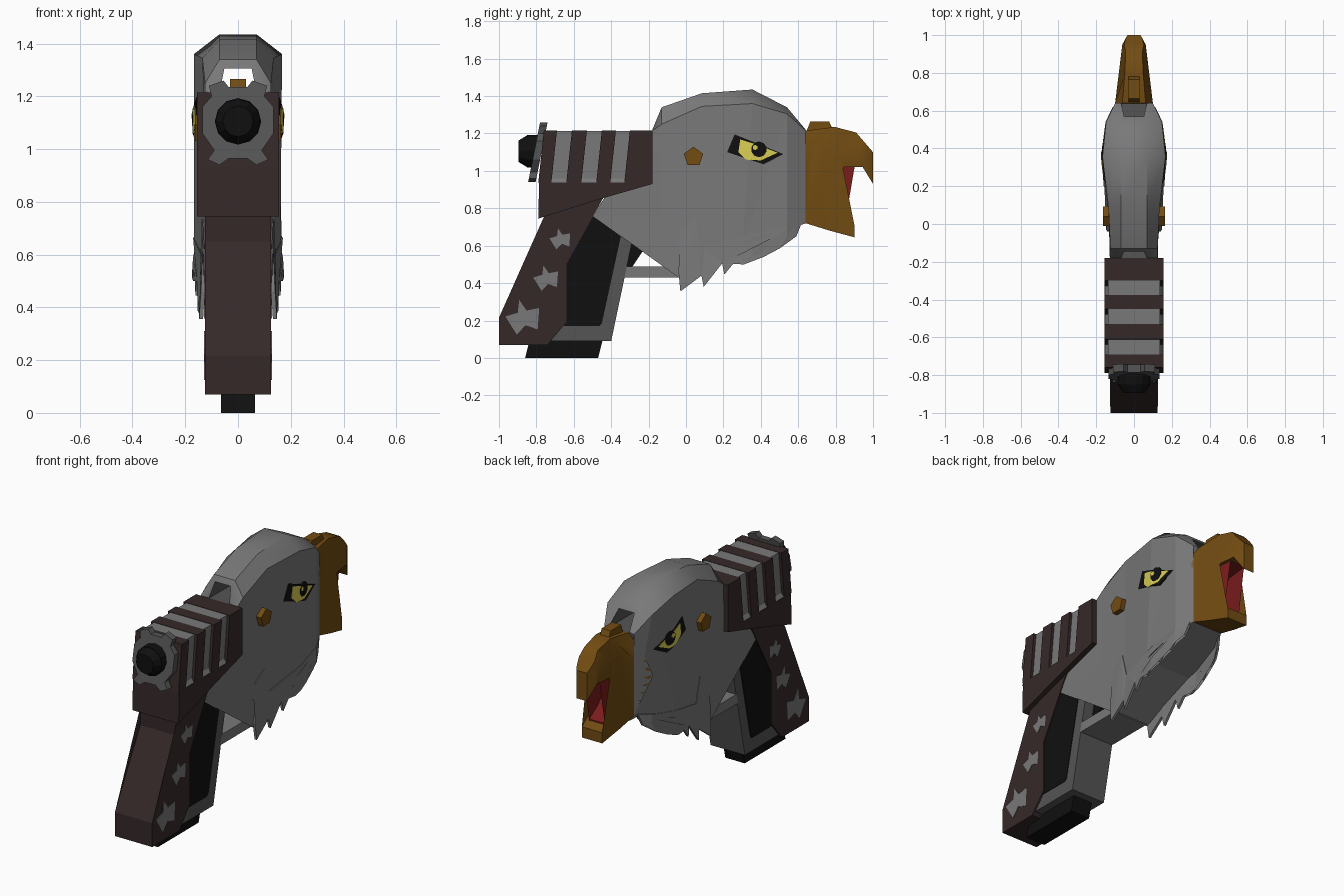
import bpy, bmesh, math
from mathutils import Vector, Matrix

cube = bpy.data.objects.get("Cube")
if cube:
    bpy.data.objects.remove(cube)


def colour(name, r, g, b):
    m = bpy.data.materials.new(name)
    m.use_nodes = True
    m.diffuse_color = (r, g, b, 1)
    m.node_tree.nodes["Principled BSDF"].inputs["Base Color"].default_value = (r, g, b, 1)
    return m


GREY = colour("feather grey", .19, .19, .19)
FRAME = colour("frame grey", .09, .09, .09)
BROWN = colour("dark brown", .036, .022, .022)
BLACK = colour("black", .005, .005, .005)
BEAK = colour("beak ochre", .17, .072, .006)
YELLOW = colour("eye yellow", .7, .62, .09)
RED = colour("mouth red", .2, .012, .012)


def finish(name, bm, mat):
    bmesh.ops.recalc_face_normals(bm, faces=bm.faces)
    me = bpy.data.meshes.new(name)
    bm.to_mesh(me)
    bm.free()
    me.materials.append(mat)
    ob = bpy.data.objects.new(name, me)
    bpy.context.collection.objects.link(ob)
    return ob


def slab(name, profile, outer, mat, inner=None, ycuts=(), zcuts=()):
    """Side profile of (y, z) points given a half width, fixed or varying over (y, z)."""
    out = outer if callable(outer) else (lambda y, z: outer)
    bm = bmesh.new()
    bm.faces.new([bm.verts.new((0, y, z)) for y, z in profile])
    bmesh.ops.triangulate(bm, faces=bm.faces[:])
    planes = [((0, y, 0), (0, 1, 0)) for y in ycuts] + [((0, 0, z), (0, 0, 1)) for z in zcuts]
    for co, no in planes:
        bmesh.ops.bisect_plane(bm, geom=bm.verts[:] + bm.edges[:] + bm.faces[:],
                               dist=1e-5, plane_co=co, plane_no=no)
    first = bm.verts[:]
    ext = bmesh.ops.extrude_face_region(bm, geom=bm.faces[:])["geom"]
    for v in [g for g in ext if isinstance(g, bmesh.types.BMVert)]:
        v.co.x = out(v.co.y, v.co.z)
    for v in first:
        w = out(v.co.y, v.co.z)
        v.co.x = w - inner if inner else -w
    bmesh.ops.dissolve_limit(bm, angle_limit=.002, verts=bm.verts[:], edges=bm.edges[:])
    ob = finish(name, bm, mat)
    if inner:
        ob.modifiers.new("both_sides", "MIRROR").use_mirror_merge = False
    return ob


def ring(y, z, r, n, start=90, r2=None):
    """Regular polygon, or a star when r2 is given."""
    count = n * 2 if r2 else n
    pts = []
    for i in range(count):
        a = math.radians(start + 360 * i / count)
        rad = r2 if r2 and i % 2 else r
        pts.append((y + rad * math.cos(a), z + rad * math.sin(a)))
    return pts


# Half width of the head and beak along the length
KNOTS = [(-.5, .12), (-.13, .125), (.085, .135), (.355, .167), (.54, .148),
         (.64, .10), (.95, .062), (1.0, .035)]
KY = [k[0] for k in KNOTS]


def width(y, z=0):
    for (a, wa), (b, wb) in zip(KNOTS, KNOTS[1:]):
        if y <= b:
            return wa + (wb - wa) * max(0, (y - a) / (b - a))
    return KNOTS[-1][1]


def raised(d):
    return lambda y, z: width(y) + d


# Head: flat sides plus a chamfered crown (y, ridge height, top height)
CROWN = [(-.18, 1.215, 1.22), (-.13, 1.25, 1.34), (.085, 1.345, 1.415),
         (.355, 1.36, 1.435), (.54, 1.305, 1.34), (.64, 1.215, 1.22)]
head = slab("head", [(-.18, .93), (-.44, .85), (-.5, .76), (.055, .76), (-.055, .5),
                     (-.04, .43), (.3, .6), (.64, .72), (.53, .94)]
            + [(y, zr) for y, zr, zt in reversed(CROWN)], width, GREY, ycuts=KY)

bm = bmesh.new()
rows = []
for y, zr, zt in CROWN:
    w = width(y)
    rows.append([bm.verts.new(c) for c in
                 ((-w, y, zr), (-.07, y, zt), (.07, y, zt), (w, y, zr))])
for a, b in zip(rows, rows[1:]):
    for i in range(4):
        j = (i + 1) % 4
        bm.faces.new((a[i], a[j], b[j], b[i]))
bm.faces.new(rows[0])
bm.faces.new(rows[-1])
crown = finish("crown", bm, GREY)

# Sighting channel cut right through the head
cutter = slab("channel_cutter", [(-.4, 1.212), (.9, 1.212), (.9, 1.305), (-.4, 1.305)],
              lambda y, z: .07 if z < 1.25 else .052, FRAME)
cutter.hide_render = True
for ob in (head, crown):
    mod = ob.modifiers.new("channel", "BOOLEAN")
    mod.object = cutter
    mod.operation = "DIFFERENCE"
    mod.solver = "EXACT"
    mod.material_mode = "TRANSFER"
    bpy.context.view_layer.objects.active = ob
    bpy.ops.object.modifier_apply(modifier=mod.name)
bpy.data.objects.remove(cutter)

# Jagged neck feathers
tips = [(-.03, .355), (.095, .38), (.205, .445), (.31, .5), (.415, .54), (.5, .585), (.59, .65)]
jag = [(-.04, .46)]
for i, t in enumerate(tips):
    if i:
        jag.append((t[0] - .012, t[1] + .06))
    jag.append(t)
jag += [(.62, .725), (.1, .6), (.06, .75), (-.03, .69), (0, .65), (-.05, .6), (-.015, .57)]
slab("neck_feathers", jag, lambda y, z: width(y) + .003 + max(0, .6 - z) * .06,
     GREY, inner=.015, ycuts=KY)

# Beak, mouth lining and front sight
def beak_width(y, z):
    return width(y) * (1 - .4 * max(0, min(1, (z - 1.12) / .1)))


slab("beak", [(.64, 1.215), (.795, 1.235), (.91, 1.205), (1, 1.1), (1, .93), (.945, 1.02),
              (.755, 1.02), (.64, .89), (.755, .78), (.9, .71), (.9, .645), (.77, .68),
              (.64, .72), (.53, .94)], beak_width, BEAK, ycuts=KY + [.795], zcuts=[1.12])
slab("mouth_lining", [(.9, 1.03), (.9, 1.014), (.758, 1.012), (.65, .89), (.755, .789),
                      (.85, .742), (.85, .72), (.74, .77), (.61, .89), (.74, 1.03)],
     lambda y, z: width(y) * .72, RED, ycuts=KY)
slab("front_sight", [(.64, 1.2), (.665, 1.265), (.765, 1.265), (.795, 1.2)], .03, BEAK)

# Eyes and side pegs
slab("eye_outline", [(.26, 1.195), (.52, 1.09), (.415, 1.035), (.22, 1.1)],
     raised(.003), BLACK, ycuts=KY)
slab("eye_iris", [(.29, 1.168), (.38, 1.14), (.49, 1.097), (.4, 1.056), (.32, 1.06), (.28, 1.1)],
     raised(.005), YELLOW, ycuts=KY)
slab("eye_pupil", ring(.39, 1.115, .042, 10), raised(.007), BLACK, ycuts=KY)
slab("eye_glint", ring(.37, 1.125, .014, 6), raised(.009), YELLOW, ycuts=KY)
slab("side_peg", ring(.04, 1.075, .054, 5), .163, BEAK)

# Slide: grey core showing between brown slanted bands
slab("slide_stripes", [(-.77, .935), (-.25, .935), (-.25, 1.213), (-.745, 1.213)],
     lambda y, z: .154 if z < .95 else .138, GREY, zcuts=[.96])
slab("slide_base", [(-.79, .745), (-.44, .855), (-.18, .93), (-.18, .937), (-.785, .937)],
     .155, BROWN)
edges = [-.76, -.69, -.61, -.53, -.45, -.375, -.30, -.18]
for a, b in zip(edges[::2], edges[1::2]):
    slab("slide_band", [(a - .03, .935), (b - (.03 if b < -.2 else 0), .935),
                        (b, 1.215), (a, 1.215)], .155, BROWN)

# Rear plate with four lobes, tilted
half = [(.035, .125), (.055, .15), (.11, .13), (.1, .09), (.135, .05), (.135, -.05),
        (.09, -.115), (.115, -.15), (.07, -.17), (.035, -.145)]
outline = half + [(-x, z) for x, z in reversed(half)]
bm = bmesh.new()
face = bm.faces.new([bm.verts.new((x, -.81 + z * .2, 1.11 + z)) for x, z in outline])
ext = bmesh.ops.extrude_face_region(bm, geom=[face])["geom"]
bmesh.ops.translate(bm, vec=(0, .04, 0), verts=[g for g in ext if isinstance(g, bmesh.types.BMVert)])
finish("rear_plate", bm, FRAME)

# Muzzle: stepped cone
for name, y, depth, r1, r2 in (("muzzle_collar", -.82, .06, .088, .088),
                               ("muzzle_tip", -.872, .045, .085, .058)):
    bm = bmesh.new()
    bmesh.ops.create_cone(bm, cap_ends=True, segments=12, radius1=r1, radius2=r2, depth=depth,
                          matrix=Matrix.Translation((0, y, 1.105)) @ Matrix.Rotation(math.pi / 2, 4, "X"))
    finish(name, bm, BLACK)

# Grip, frame, panel and magazine
slab("grip_back", [(-.757, .76), (-.757, .65), (-1, .215), (-1, .07), (-.74, .07),
                   (-.64, .19), (-.64, .5), (-.44, .86), (-.6, .86)], .125, BROWN)
slab("grip_frame", [(-.75, .09), (-.4, .09), (-.255, .78), (-.6, .78)], .115, FRAME)
slab("grip_panel", [(-.68, .17), (-.465, .17), (-.45, .185), (-.325, .758), (-.52, .758), (-.68, .5)],
     .118, BLACK)
slab("magazine", [(-.86, 0), (-.47, 0), (-.44, .12), (-.83, .12)], .065, BLACK)
for y, z, r in ((-.67, .635, .06), (-.745, .425, .072), (-.868, .215, .098)):
    slab("grip_star", ring(y, z, r, 5, 104, r * .42), .128, GREY)

# Trigger and guard
slab("trigger", [(-.27, .77), (-.1, .77), (-.285, .49), (-.33, .49)], .05, BLACK)
slab("trigger_guard", [(-.335, .43), (-.03, .43), (-.03, .49), (-.32, .49)], .115, GREY)

# Soft shading along the crown and beak
for ob in (crown, bpy.data.objects["beak"]):
    bpy.ops.object.select_all(action="DESELECT")
    ob.select_set(True)
    bpy.context.view_layer.objects.active = ob
    bpy.ops.object.shade_smooth_by_angle(angle=math.radians(35))
